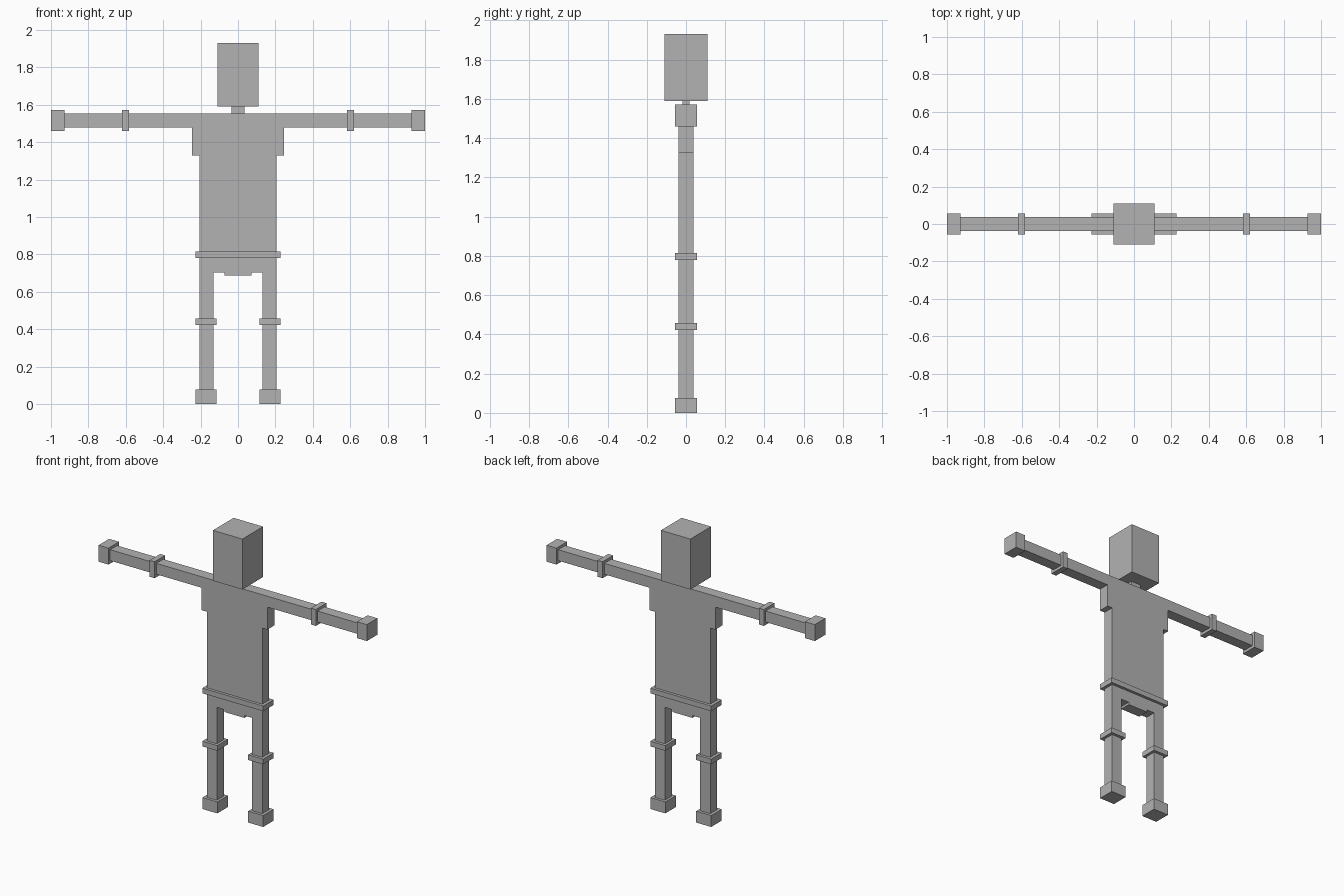
import bpy

if "Cube" in bpy.data.objects:
    bpy.data.objects.remove(bpy.data.objects["Cube"])

# One flat colour
grey = bpy.data.materials.new("plain_grey")
grey.diffuse_color = (0.45, 0.45, 0.45, 1)
grey.use_nodes = True
grey.node_tree.nodes["Principled BSDF"].inputs["Base Color"].default_value = grey.diffuse_color

THIN, THICK = 0.037, 0.056   # half depths of limbs and of bands


def box(name, x, z, half_y):
    """Box from x and z ranges, centred on y = 0."""
    bpy.ops.mesh.primitive_cube_add(
        size=1, location=((x[0] + x[1]) / 2, 0, (z[0] + z[1]) / 2))
    ob = bpy.context.object
    ob.name = name
    ob.scale = (x[1] - x[0], 2 * half_y, z[1] - z[0])
    bpy.ops.object.transform_apply(location=False, rotation=False, scale=True)
    ob.data.materials.append(grey)
    return ob


def pair(name, x, z, half_y):
    """Matching boxes on the right and left sides."""
    box(name + "_right", x, z, half_y)
    box(name + "_left", (-x[1], -x[0]), z, half_y)


# Head and neck
box("head", (-0.11, 0.11), (1.59, 1.93), 0.11)
box("neck", (-0.036, 0.036), (1.553, 1.59), 0.018)

# Body
box("torso", (-0.207, 0.207), (0.815, 1.553), THIN)
box("belt", (-0.227, 0.227), (0.78, 0.815), THICK)
box("pelvis", (-0.207, 0.207), (0.703, 0.78), THIN)
box("crotch", (-0.073, 0.073), (0.687, 0.703), THIN)

# Arms
pair("shoulder", (0.207, 0.245), (1.328, 1.553), THIN)
pair("upper_arm", (0.245, 0.583), (1.479, 1.553), THIN)
pair("elbow_band", (0.583, 0.62), (1.46, 1.571), THICK)
pair("forearm", (0.62, 0.927), (1.479, 1.553), THIN)
pair("hand", (0.927, 1.0), (1.46, 1.571), THICK)

# Legs
pair("thigh", (0.132, 0.207), (0.457, 0.703), THIN)
pair("knee_band", (0.115, 0.227), (0.422, 0.457), THICK)
pair("shin", (0.132, 0.207), (0.077, 0.422), THIN)
pair("foot", (0.115, 0.227), (0.0, 0.077), THICK)
